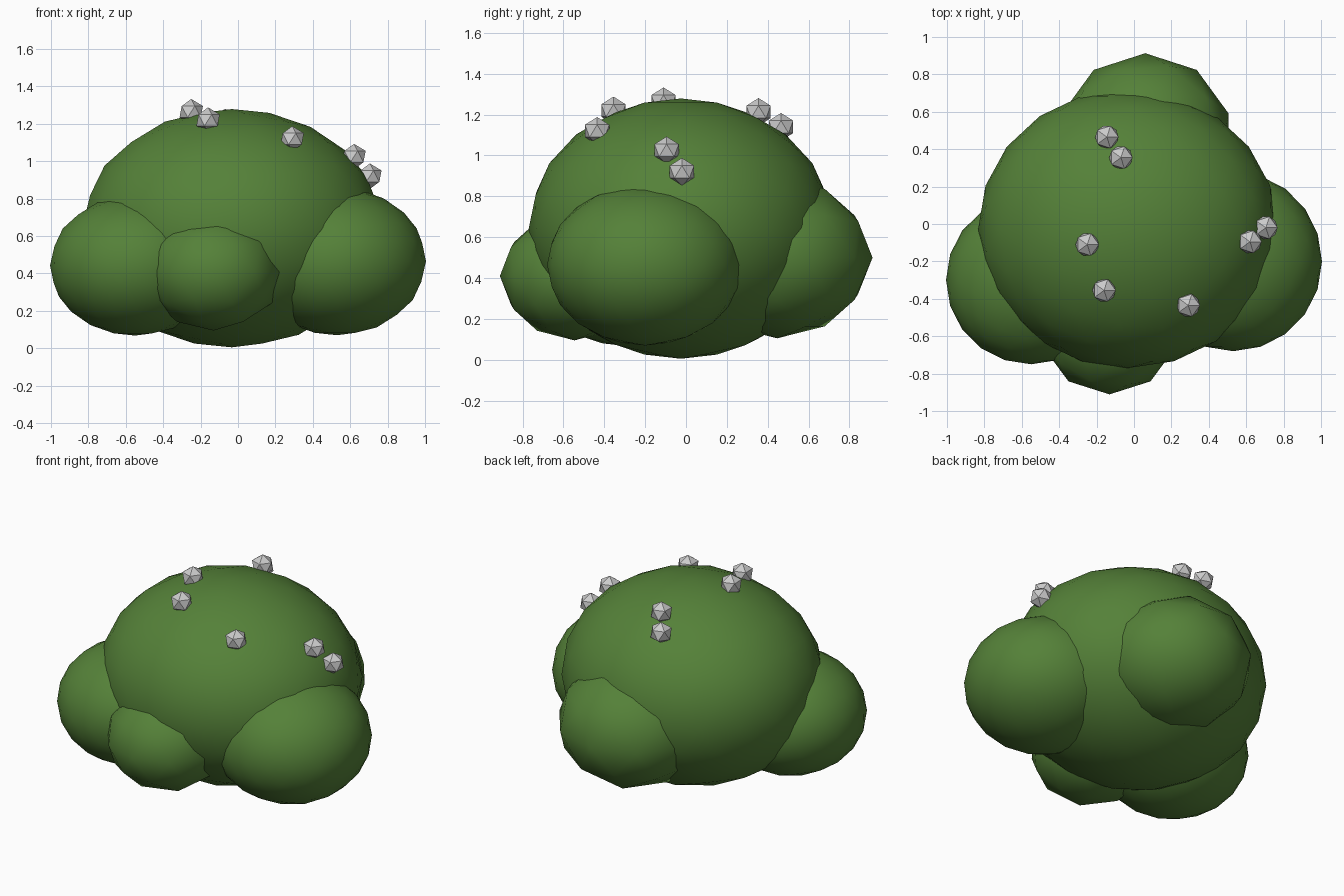
import bpy

if "Cube" in bpy.data.objects:
    bpy.data.objects.remove(bpy.data.objects["Cube"])

leaf = bpy.data.materials.new("leaf_green")
leaf.diffuse_color = (0.09, 0.22, 0.04, 1)
leaf.use_nodes = True
leaf.node_tree.nodes["Principled BSDF"].inputs["Base Color"].default_value = leaf.diffuse_color


def ball(name, centre, radii, detail):
    bpy.ops.mesh.primitive_ico_sphere_add(subdivisions=detail, radius=1, location=centre)
    ob = bpy.context.object
    ob.name = name
    ob.scale = radii
    bpy.ops.object.transform_apply(location=False, rotation=False, scale=True)
    return ob


# Foliage: one large smooth mound with four lobes around its base
foliage = [
    ("bush_mound", (-0.033, -0.025, 0.642), (0.80, 0.745, 0.637), 3),
    ("right_lobe", (0.53, -0.20, 0.465), (0.475, 0.48, 0.395), 3),
    ("left_lobe", (-0.55, -0.30, 0.443), (0.455, 0.45, 0.375), 3),
    ("front_lobe", (-0.131, -0.546, 0.41), (0.373, 0.365, 0.315), 2),
    ("back_lobe", (0.06, 0.446, 0.50), (0.469, 0.467, 0.395), 2),
]
for name, centre, radii, detail in foliage:
    ob = ball(name, centre, radii, detail)
    bpy.ops.object.shade_smooth()
    ob.data.materials.append(leaf)

# Small faceted grey berries scattered over the crown
berries = [
    (-0.25, -0.11, 1.265), (-0.16, -0.355, 1.22), (0.29, -0.435, 1.12),
    (0.62, -0.095, 1.025), (0.705, -0.02, 0.92),
    (-0.145, 0.465, 1.14), (-0.07, 0.355, 1.213),
]
for i, centre in enumerate(berries, 1):
    ball(f"berry_{i}", centre, (0.07, 0.07, 0.068), 1)
